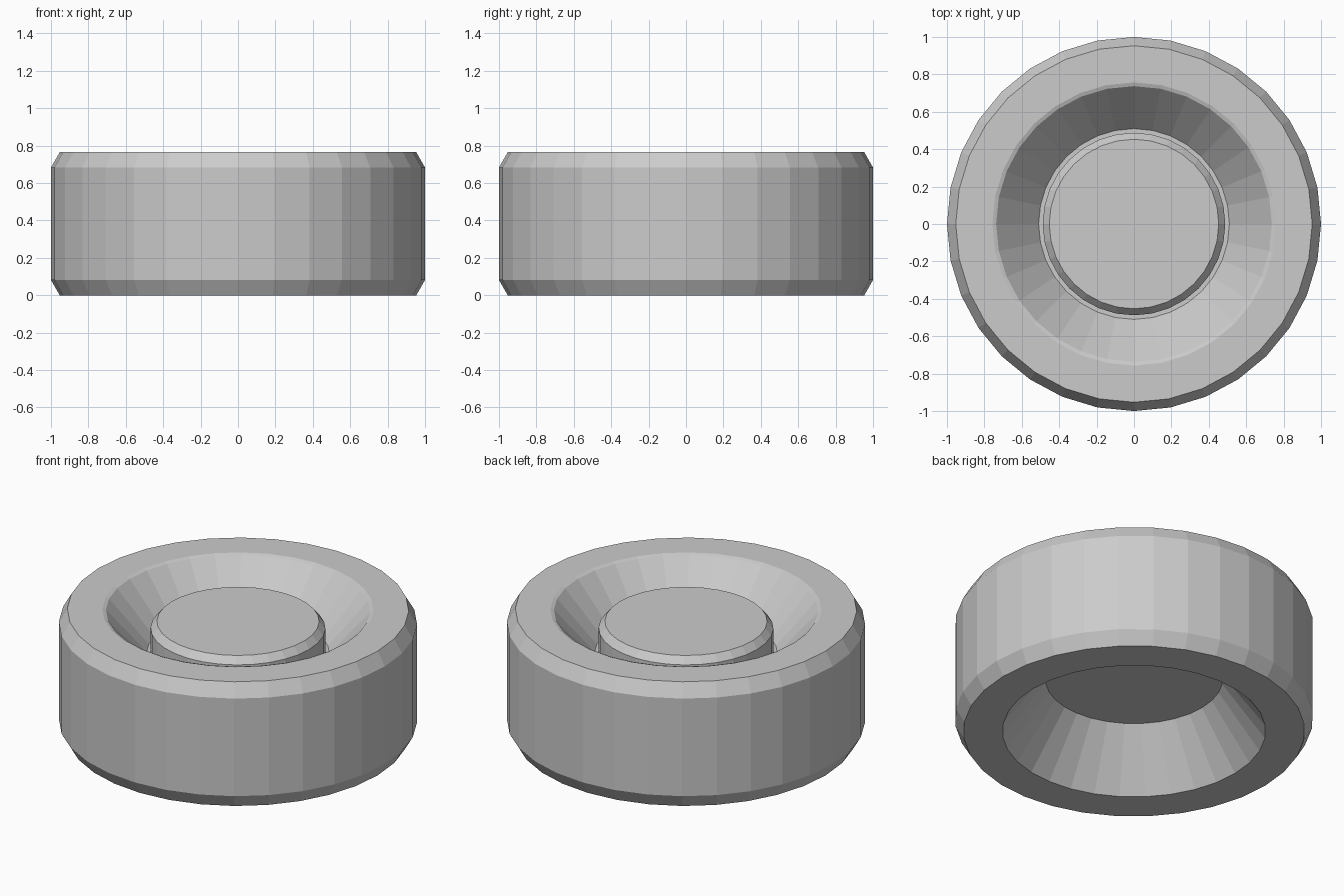
import bpy, bmesh
from math import sin, cos, tau

if "Cube" in bpy.data.objects:
    bpy.data.objects.remove(bpy.data.objects["Cube"])

SIDES = 32


def lathe(name, profile):
    """Revolve a bottom-to-top (radius, z) outline and cap both ends."""
    bm = bmesh.new()
    rings = [[bm.verts.new((r * cos(tau * i / SIDES), r * sin(tau * i / SIDES), z))
              for i in range(SIDES)] for r, z in profile]
    for low, high in zip(rings, rings[1:]):
        for i in range(SIDES):
            j = (i + 1) % SIDES
            bm.faces.new((low[i], low[j], high[j], high[i]))
    bm.faces.new(rings[0][::-1])
    bm.faces.new(rings[-1])
    bmesh.ops.recalc_face_normals(bm, faces=bm.faces)
    mesh = bpy.data.meshes.new(name)
    bm.to_mesh(mesh)
    bm.free()
    obj = bpy.data.objects.new(name, mesh)
    bpy.context.collection.objects.link(obj)
    return obj


# Wheel body: rear recess, chamfered tread, front lip and dish
lathe("wheel_body", [
    (0.495, 0.334), (0.735, 0.0),
    (0.953, 0.0), (1.0, 0.082), (1.0, 0.683), (0.953, 0.765),
    (0.757, 0.765), (0.737, 0.758), (0.51, 0.50),
])

# Raised hub with chamfered rim, seated on the dish floor
lathe("hub", [(0.488, 0.49), (0.488, 0.652), (0.453, 0.694)])
